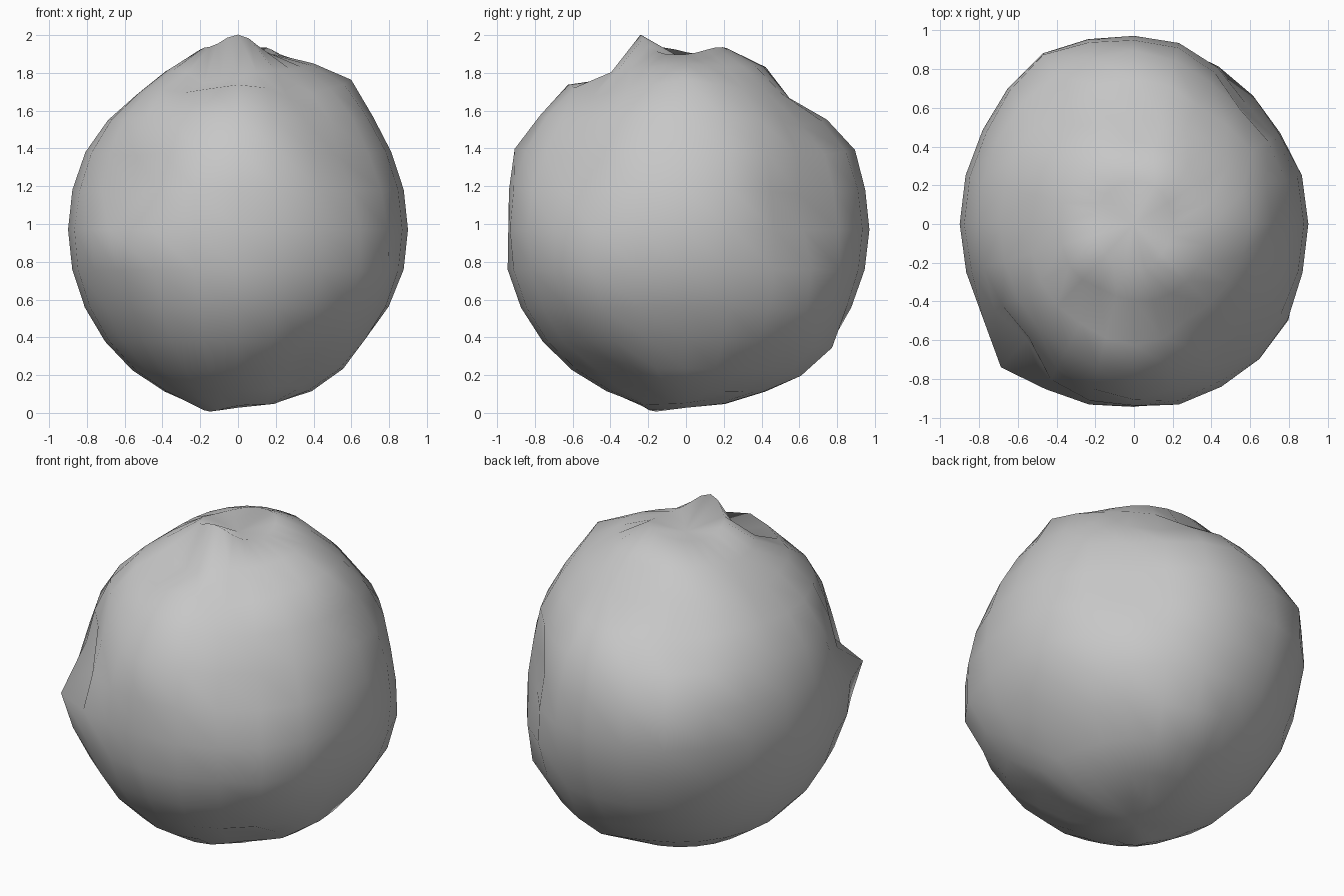
import bpy, bmesh, math
from mathutils import Vector

default_cube = bpy.data.objects.get("Cube")
if default_cube:
    bpy.data.objects.remove(default_cube, do_unlink=True)

# Stone material
stone = bpy.data.materials.new("stone grey")
stone.use_nodes = True
colour = (0.57, 0.57, 0.57, 1)
stone.diffuse_color = colour
bsdf = next(node for node in stone.node_tree.nodes if node.type == 'BSDF_PRINCIPLED')
bsdf.inputs["Base Color"].default_value = colour

# Directions, heights and angular widths used to sculpt the boulder
LEFT, BACK, UP = Vector((1, 0, 0)), Vector((0, 1, 0)), Vector((0, 0, 1))
RIGHT, FRONT, DOWN = -LEFT, -BACK, -UP
SLIGHT, CLEAR, STRONG = 0.04, 0.07, 0.12
TIGHT, MEDIUM, WIDE = 0.13, 0.2, 0.28
lumps = []


def lump(direction, height, width):
    lumps.append((direction.normalized(), height, width))


def dent(direction, depth, width):
    lump(direction, -depth, width)


# Left side: shoulder lump, dent above it, flat underside, upper lump
lump(LEFT * 4 + FRONT * 3 + DOWN, CLEAR, MEDIUM)
dent(LEFT * 3 + FRONT * 3 + UP * 2, CLEAR, MEDIUM)
dent(LEFT * 4 + DOWN * 3, SLIGHT, MEDIUM)
dent(LEFT + FRONT + DOWN * 2, CLEAR, MEDIUM)
lump(LEFT * 3 + UP * 4, CLEAR, MEDIUM)

# Right side: sloping top and a soft hollow
dent(RIGHT * 4 + UP * 5, SLIGHT, WIDE)
dent(RIGHT * 3 + FRONT * 2 + UP, SLIGHT, WIDE)

# Back: right lump, left hollow and the ledge under it
lump(RIGHT * 3 + BACK * 5 + UP, CLEAR, WIDE)
dent(LEFT * 5 + BACK * 5 + UP, STRONG, WIDE)
lump(LEFT * 3 + BACK * 3 + DOWN * 2, SLIGHT, MEDIUM)
lump(LEFT + BACK * 3 + DOWN * 3, CLEAR, MEDIUM)

# Notch behind the crown, with a lip below it
dent(BACK * 6 + UP * 7, STRONG, MEDIUM)
for side in (LEFT, RIGHT):
    dent(side * 2 + BACK * 3 + UP * 3, CLEAR, MEDIUM)
lump(BACK * 3 + UP * 2, SLIGHT, MEDIUM)

# Front: right corner lump with a crease above, and a level crease
lump(FRONT + RIGHT, STRONG, MEDIUM)
dent(FRONT * 3 + RIGHT * 3 + UP, STRONG, MEDIUM)
dent(FRONT * 6 + UP, CLEAR, MEDIUM)
lump(FRONT * 3 + UP, CLEAR, MEDIUM)
lump(FRONT * 6 + UP * 7, SLIGHT, MEDIUM)

# Crown: front dip, peak, rim and central pit
dent(FRONT * 2 + RIGHT + UP * 4, STRONG, TIGHT)
dent(FRONT * 2 + UP * 4, CLEAR, TIGHT)
dent(FRONT * 3 + LEFT * 2 + UP * 5, CLEAR, TIGHT)
lump(FRONT * 2 + UP * 9, STRONG, TIGHT)
lump(RIGHT * 2 + FRONT + UP * 9, SLIGHT, TIGHT)
lump(LEFT + BACK + UP * 5, SLIGHT, TIGHT)
lump(BACK + UP * 3, SLIGHT, MEDIUM)
dent(UP, CLEAR, TIGHT)

# Underside: foot knob beside a shallow hollow
lump(RIGHT + FRONT + DOWN * 6, SLIGHT, TIGHT)
dent(LEFT + BACK + DOWN * 9, SLIGHT, TIGHT)

# Boulder: a coarse sphere pushed in and out
radii = Vector((0.9, 0.97, 0.95))
centre = UP * 0.97
bm = bmesh.new()
bmesh.ops.create_uvsphere(bm, u_segments=24, v_segments=14, radius=1)
for vert in bm.verts:
    normal = vert.co.normalized()
    swell = 1 + sum(height * math.exp(-(normal.angle(direction) / width) ** 2)
                    for direction, height, width in lumps)
    vert.co = centre + Vector(n * r for n, r in zip(normal, radii)) * swell
for face in bm.faces:
    face.smooth = True

mesh = bpy.data.meshes.new("boulder")
bm.to_mesh(mesh)
bm.free()
mesh.materials.append(stone)
boulder = bpy.data.objects.new("boulder", mesh)
bpy.context.collection.objects.link(boulder)
